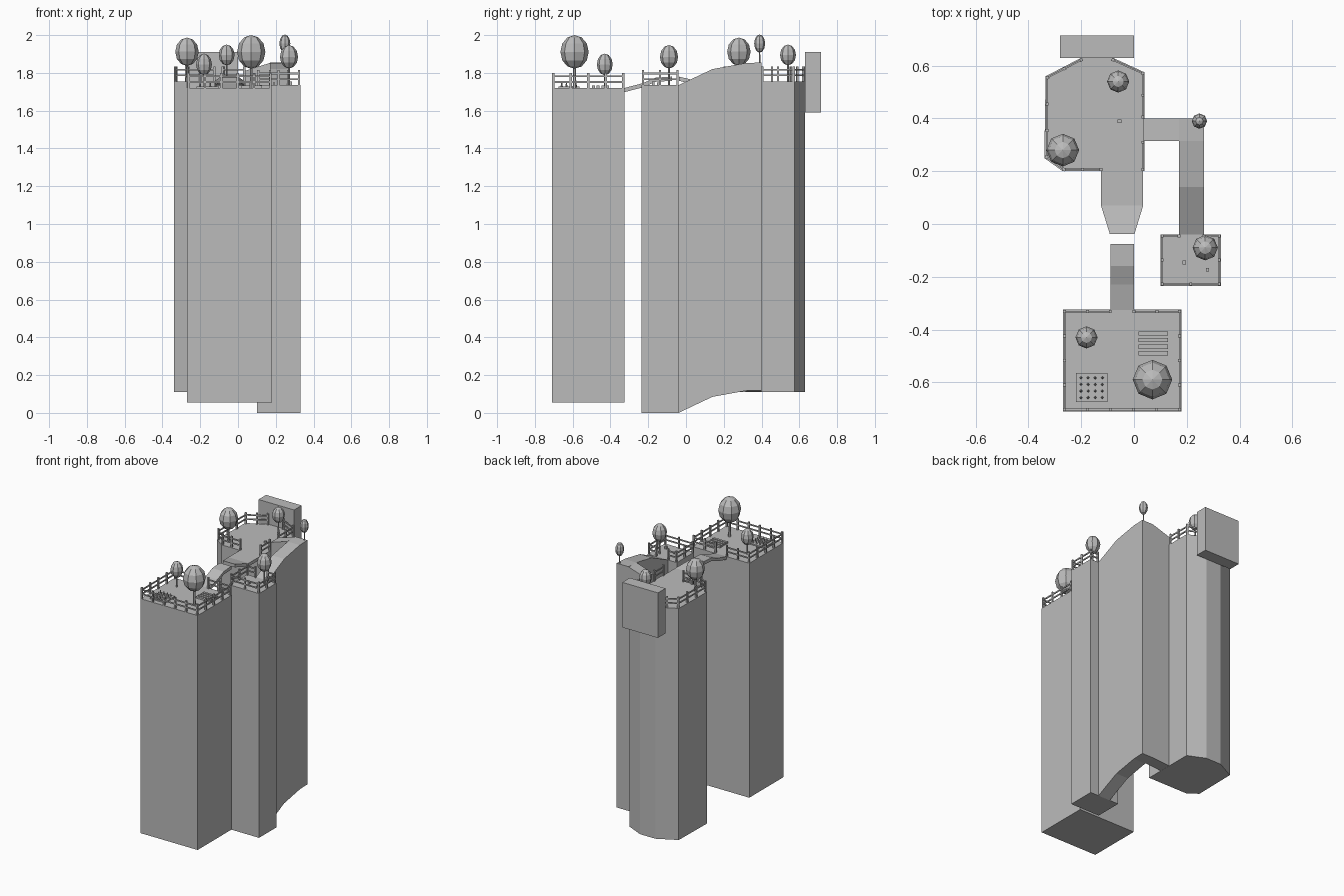
import bpy, bmesh, math
from mathutils import Vector, Matrix

if "Cube" in bpy.data.objects:
    bpy.data.objects.remove(bpy.data.objects["Cube"])

stone = bpy.data.materials.new("plain grey")
stone.diffuse_color = (0.5, 0.5, 0.5, 1)
stone.use_nodes = True
stone.node_tree.nodes["Principled BSDF"].inputs["Base Color"].default_value = stone.diffuse_color


def finish(bm, name):
    bmesh.ops.recalc_face_normals(bm, faces=bm.faces)
    mesh = bpy.data.meshes.new(name)
    bm.to_mesh(mesh)
    bm.free()
    mesh.materials.append(stone)
    ob = bpy.data.objects.new(name, mesh)
    bpy.context.collection.objects.link(ob)
    return ob


def add_box(bm, x0, x1, y0, y1, z0, z1):
    m = Matrix.Translation(((x0 + x1) / 2, (y0 + y1) / 2, (z0 + z1) / 2))
    m = m @ Matrix.Diagonal((x1 - x0, y1 - y0, z1 - z0, 1))
    bmesh.ops.create_cube(bm, size=1, matrix=m)


def box(name, *dims):
    bm = bmesh.new()
    add_box(bm, *dims)
    return finish(bm, name)


def prism(name, outline, z0, z1):
    bm = bmesh.new()
    low = [bm.verts.new((x, y, z0)) for x, y in outline]
    top = [bm.verts.new((x, y, z1)) for x, y in outline]
    bm.faces.new(low)
    bm.faces.new(top)
    n = len(low)
    for i in range(n):
        j = (i + 1) % n
        bm.faces.new((low[i], low[j], top[j], top[i]))
    return finish(bm, name)


def ribbon(name, stations):
    """Solid path; each station is (left point, right point, top z, bottom z)."""
    bm = bmesh.new()
    rings = []
    for a, b, t, u in stations:
        rings.append([bm.verts.new((*p, z)) for p, z in ((a, u), (b, u), (b, t), (a, t))])
    for r, s in zip(rings, rings[1:]):
        for i in range(4):
            j = (i + 1) % 4
            bm.faces.new((r[i], r[j], s[j], s[i]))
    bm.faces.new(rings[0])
    bm.faces.new(rings[-1])
    return finish(bm, name)


def fence(name, runs, z, step=0.09):
    bm = bmesh.new()
    for run in runs:
        for a, b in zip(run, run[1:]):
            a, b = Vector((*a, 0)), Vector((*b, 0))
            d = b - a
            turn = Matrix.Rotation(math.atan2(d.y, d.x), 4, 'Z')
            # two rails
            for h in (0.032, 0.062):
                m = Matrix.Translation((a + b) / 2 + Vector((0, 0, z + h))) @ turn
                m = m @ Matrix.Diagonal((d.length, 0.006, 0.009, 1))
                bmesh.ops.create_cube(bm, size=1, matrix=m)
            # posts
            n = max(1, round(d.length / step))
            for i in range(n + 1):
                p = a + d * i / n
                m = Matrix.Translation(p + Vector((0, 0, z + 0.039))) @ turn
                m = m @ Matrix.Diagonal((0.011, 0.011, 0.08, 1))
                bmesh.ops.create_cube(bm, size=1, matrix=m)
    return finish(bm, name)


def tree(x, y, ground, r, zc, rz):
    bm = bmesh.new()
    m = Matrix.Translation((x, y, zc)) @ Matrix.Diagonal((r, r, rz, 1))
    bmesh.ops.create_uvsphere(bm, u_segments=8, v_segments=6, radius=1, matrix=m)
    finish(bm, "tree_crown")
    bm = bmesh.new()
    h = zc - rz * 0.9 - ground
    bmesh.ops.create_cone(bm, cap_ends=True, segments=6, radius1=r * 0.13, radius2=r * 0.1,
                          depth=h, matrix=Matrix.Translation((x, y, ground + h / 2)))
    finish(bm, "tree_trunk")


S, E, N = 1.72, 1.735, 1.755  # ground heights of the three pillars

# Tall pillars
box("south_pillar", -0.27, 0.18, -0.71, -0.325, 0.055, S)
box("east_pillar", 0.10, 0.33, -0.235, -0.04, 0, E)
prism("north_pillar", [(-0.335, 0.56), (-0.34, 0.25), (-0.27, 0.20), (0.04, 0.20),
                       (0.04, 0.575), (-0.08, 0.63), (-0.20, 0.63)], 0.11, N)

# Rising wall that joins the east and north pillars
ribbon("rising_wall", [((0.17, y), (0.265, y), t, u) for y, t, u in
                       ((-0.04, E, 0), (0.14, 1.82, 0.085), (0.315, 1.852, 0.117), (0.40, 1.855, 0.12))])
ribbon("link_wall", [((x, 0.315), (x, 0.40), t, u) for x, t, u in
                     ((0.17, 1.853, 0.12), (0.035, 1.81, 0.11))])

# Broken bridge, two thin halves
ribbon("south_bridge_half", [((-0.09, y), (0, y), t, t - 0.022) for y, t in
                             ((-0.326, S), (-0.23, 1.745), (-0.16, 1.775), (-0.075, 1.78))])
ribbon("north_bridge_half", [((-0.125, 0.201), (0.035, 0.201), N, N - 0.022),
                             ((-0.125, 0.07), (0.035, 0.07), N, N - 0.022),
                             ((-0.092, -0.037), (0.002, -0.037), 1.78, 1.758)])

# Slab behind the north pillar
box("back_slab", -0.28, 0.0, 0.63, 0.715, 1.59, 1.91)

# Fences with openings at the paths
fence("south_fence", [[(-0.09, -0.332), (-0.263, -0.332), (-0.263, -0.703), (0.173, -0.703),
                       (0.173, -0.332), (0.0, -0.332)]], S)
fence("east_fence", [[(0.17, -0.046), (0.107, -0.046), (0.107, -0.228), (0.323, -0.228),
                      (0.323, -0.046), (0.265, -0.046)]], E)
fence("north_fence", [[(-0.125, 0.207), (-0.266, 0.207), (-0.331, 0.254), (-0.328, 0.555),
                       (-0.20, 0.622)],
                      [(-0.08, 0.622), (0.033, 0.571), (0.033, 0.405)],
                      [(0.033, 0.31), (0.033, 0.207)]], N)

# Trees
for spec in ((0.07, -0.59, S, 0.075, 1.911, 0.089), (-0.18, -0.43, S, 0.042, 1.845, 0.057),
             (0.27, -0.09, E, 0.048, 1.885, 0.062), (0.248, 0.39, 1.85, 0.029, 1.955, 0.048),
             (-0.27, 0.28, N, 0.062, 1.912, 0.075), (-0.06, 0.54, N, 0.042, 1.895, 0.055)):
    tree(*spec)

# Planting bed with a grid of sprouts
box("planting_bed", -0.22, -0.10, -0.675, -0.565, S - 0.002, S + 0.008)
bm = bmesh.new()
for i in range(4):
    for j in range(4):
        m = Matrix.Translation((-0.201 + i * 0.027, -0.658 + j * 0.025, S + 0.019))
        bmesh.ops.create_cone(bm, cap_ends=True, segments=4, radius1=0.006, radius2=0.002,
                              depth=0.024, matrix=m)
finish(bm, "sprouts")

# Slatted rows
bm = bmesh.new()
for i in range(4):
    y = -0.49 + i * 0.025
    add_box(bm, 0.018, 0.128, y - 0.008, y + 0.008, S - 0.002, S + 0.012)
finish(bm, "slatted_rows")

# Small ground blocks
box("east_block", 0.184, 0.197, -0.153, -0.138, E - 0.002, E + 0.013)
box("east_stump", 0.272, 0.285, -0.18, -0.166, E - 0.002, E + 0.02)
box("north_block", -0.062, -0.048, 0.382, 0.396, N - 0.002, N + 0.013)
